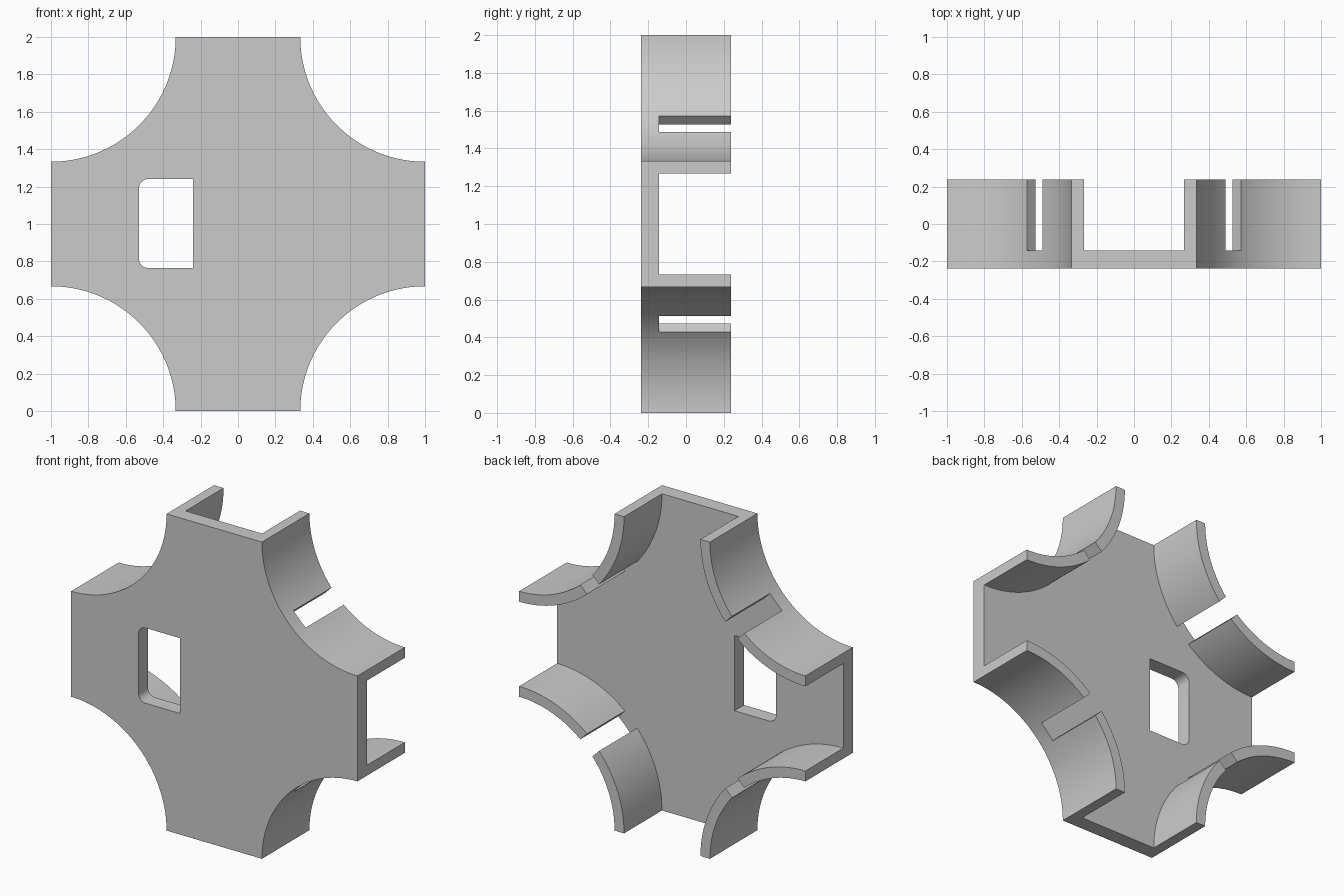
import bpy, bmesh, math

cube = bpy.data.objects.get("Cube")
if cube:
    bpy.data.objects.remove(cube, do_unlink=True)

DEPTH = 0.237        # half depth of the whole part
FLOOR = -0.142       # back face of the plate
RADIUS = 0.667       # corner scoops
WALL = 0.066
SLOT = 0.12


def prism(name, outline, y0, y1):
    """Extrude an (x, z) outline along y."""
    bm = bmesh.new()
    face = bm.faces.new([bm.verts.new((x, y0, z)) for x, z in outline])
    ext = bmesh.ops.extrude_face_region(bm, geom=[face])["geom"]
    for v in ext:
        if isinstance(v, bmesh.types.BMVert):
            v.co.y = y1
    bmesh.ops.recalc_face_normals(bm, faces=bm.faces)
    mesh = bpy.data.meshes.new(name)
    bm.to_mesh(mesh)
    bm.free()
    obj = bpy.data.objects.new(name, mesh)
    bpy.context.collection.objects.link(obj)
    return obj


def arc(cx, cz, r, start, end, steps):
    angles = [math.radians(start + (end - start) * i / steps) for i in range(steps + 1)]
    return [(cx + r * math.cos(a), cz + r * math.sin(a)) for a in angles]


def scooped_cross(r, overrun=0):
    """Square with a quarter circle scooped from each corner; arms may run on past the ends."""
    points = []
    for k in range(4):
        quarter = arc(1, 1, r, 270, 180, 48)
        if overrun:
            quarter = [(1 + overrun, 1 - r)] + quarter + [(1 - r, 1 + overrun)]
        c, s = round(math.cos(k * math.pi / 2)), round(math.sin(k * math.pi / 2))
        points += [(c * x - s * z, s * x + c * z + 1) for x, z in quarter]
    return points


# Solid body
body = prism("bracket_body", scooped_cross(RADIUS), -DEPTH, DEPTH)

# Pocket behind the plate, leaving the curved walls
cutters = [prism("pocket_cutter", scooped_cross(RADIUS + WALL, 0.1), FLOOR, 0.4)]

# Diagonal slots through the middle of each wall
for side in (1, -1):
    h = SLOT / 2
    corners = [(-1, -h), (1, -h), (1, h), (-1, h)]
    d = math.sqrt(0.5)
    outline = [(d * (u - side * v), d * (side * u + v) + 1) for u, v in corners]
    cutters.append(prism("slot_cutter", outline, FLOOR, 0.4))

# Window with two rounded corners
left, right, low, high, r = -0.53, -0.24, 0.765, 1.24, 0.05
window = [(right, low), (right, high)]
window += arc(left + r, high - r, r, 90, 180, 10)
window += arc(left + r, low + r, r, 180, 270, 10)
cutters.append(prism("window_cutter", window, -0.4, 0))

bpy.context.view_layer.objects.active = body
body.select_set(True)
for cutter in cutters:
    mod = body.modifiers.new("cut", "BOOLEAN")
    mod.operation = "DIFFERENCE"
    mod.solver = "EXACT"
    mod.object = cutter
    bpy.ops.object.modifier_apply(modifier=mod.name)
    bpy.data.objects.remove(cutter, do_unlink=True)

# Plain grey finish
grey = bpy.data.materials.new("light_grey")
grey.use_nodes = True
colour = (0.6, 0.6, 0.6, 1)
grey.diffuse_color = colour
grey.node_tree.nodes["Principled BSDF"].inputs["Base Color"].default_value = colour
body.data.materials.clear()
body.data.materials.append(grey)

bpy.ops.object.select_all(action="DESELECT")
body.select_set(True)
bpy.ops.object.shade_smooth_by_angle(angle=math.radians(30))
